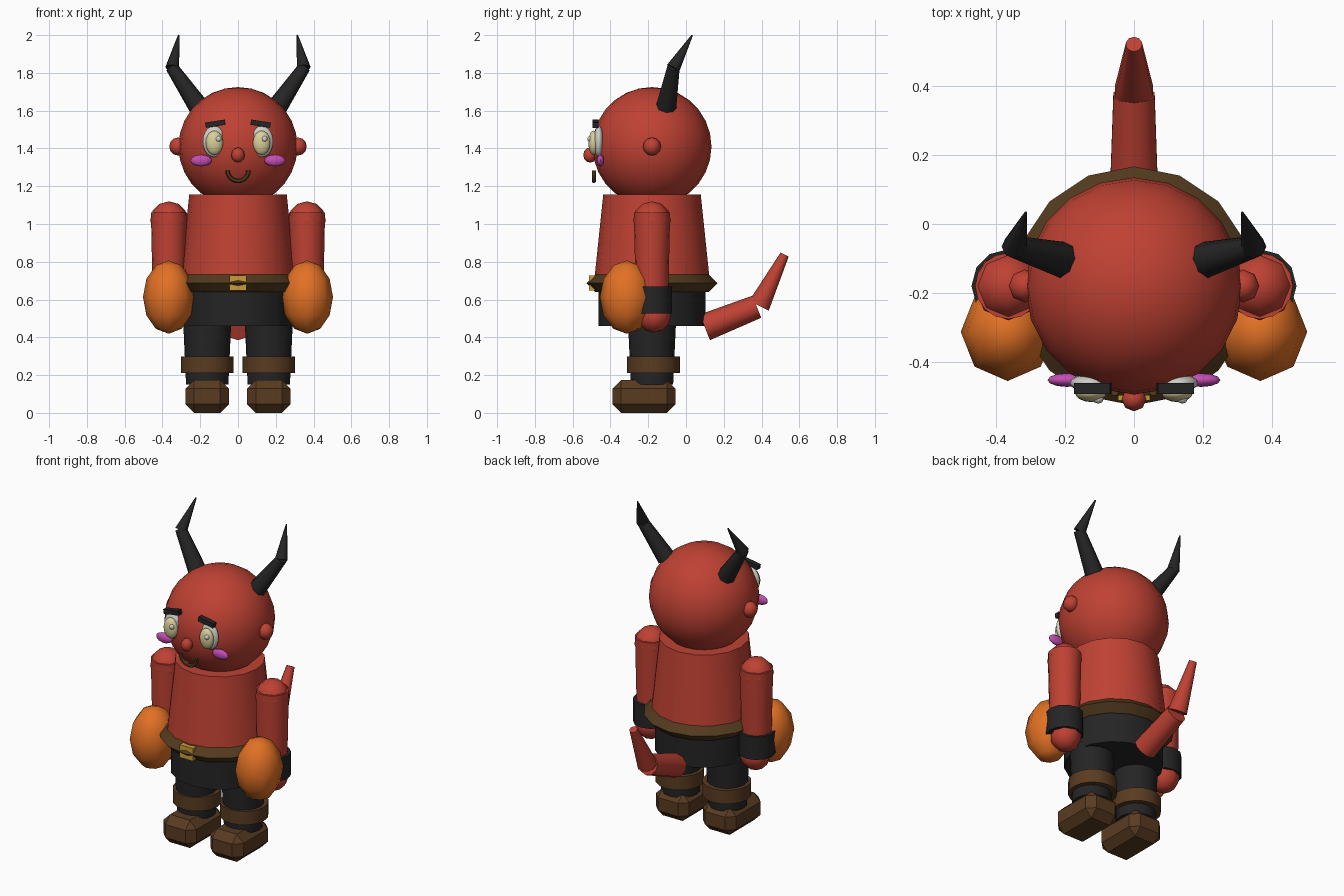
import bpy, bmesh, math
from mathutils import Vector, Matrix

if "Cube" in bpy.data.objects:
    bpy.data.objects.remove(bpy.data.objects["Cube"])


def colour(name, r, g, b):
    m = bpy.data.materials.new(name)
    m.diffuse_color = (r, g, b, 1)
    m.use_nodes = True
    m.node_tree.nodes["Principled BSDF"].inputs["Base Color"].default_value = m.diffuse_color
    return m


RED = colour("red_skin", 0.52, 0.053, 0.033)
BLACK = colour("black_cloth", 0.018, 0.018, 0.018)
ORANGE = colour("orange_glove", 0.76, 0.165, 0.018)
BROWN = colour("boot_brown", 0.10, 0.044, 0.015)
BELT = colour("belt_brown", 0.085, 0.043, 0.013)
WHITE = colour("eye_white", 0.62, 0.62, 0.58)
CREAM = colour("eye_cream", 0.70, 0.62, 0.32)
PINK = colour("cheek_pink", 0.55, 0.075, 0.45)
GOLD = colour("gold", 0.60, 0.33, 0.04)

CY = -0.18  # depth of the body axis


def finish(name, bm, mat, smooth=True, angle=60):
    bmesh.ops.recalc_face_normals(bm, faces=bm.faces[:])
    me = bpy.data.meshes.new(name)
    bm.to_mesh(me)
    bm.free()
    me.materials.append(mat)
    ob = bpy.data.objects.new(name, me)
    bpy.context.collection.objects.link(ob)
    if smooth:
        bpy.ops.object.select_all(action='DESELECT')
        ob.select_set(True)
        bpy.context.view_layer.objects.active = ob
        bpy.ops.object.shade_smooth_by_angle(angle=math.radians(angle))
    return ob


def ball(name, mat, centre, radii, seg=8, rings=6):
    bm = bmesh.new()
    bmesh.ops.create_uvsphere(bm, u_segments=seg, v_segments=rings, radius=1)
    bmesh.ops.transform(bm, verts=bm.verts[:],
                        matrix=Matrix.Translation(centre) @ Matrix.Diagonal((*radii, 1)))
    return finish(name, bm, mat)


def tube(name, mat, a, b, ra, rb, seg=16):
    """Capped tapered cylinder from point a to point b."""
    a, b = Vector(a), Vector(b)
    d = b - a
    bm = bmesh.new()
    bmesh.ops.create_cone(bm, cap_ends=True, segments=seg,
                          radius1=ra, radius2=rb, depth=d.length)
    rot = Vector((0, 0, 1)).rotation_difference(d).to_matrix().to_4x4()
    bmesh.ops.transform(bm, verts=bm.verts[:],
                        matrix=Matrix.Translation((a + b) / 2) @ rot)
    return finish(name, bm, mat)


def box(name, mat, centre, size, tilt=0, bevel=0):
    bm = bmesh.new()
    bmesh.ops.create_cube(bm, size=1)
    bmesh.ops.scale(bm, vec=size, verts=bm.verts[:])
    if bevel:
        bmesh.ops.bevel(bm, geom=bm.edges[:], offset=bevel, segments=1, affect='EDGES')
    bmesh.ops.transform(bm, verts=bm.verts[:],
                        matrix=Matrix.Translation(centre) @ Matrix.Rotation(tilt, 4, 'Y'))
    return finish(name, bm, mat, smooth=False)


def ring(name, mat, centre, major, minor, seg, sides, start=0, sweep=2 * math.pi, upright=False):
    """Torus, or an arc of one; upright arcs lie in the front plane."""
    bm = bmesh.new()
    closed = sweep > 6.28
    loops = []
    for i in range(seg if closed else seg + 1):
        t = start + sweep * i / seg
        loop = []
        for j in range(sides):
            p = 2 * math.pi * j / sides
            r, h = major + minor * math.cos(p), minor * math.sin(p)
            u, v = r * math.cos(t), r * math.sin(t)
            off = Vector((u, h, v)) if upright else Vector((u, v, h))
            loop.append(bm.verts.new(Vector(centre) + off))
        loops.append(loop)
    pairs = list(zip(loops, loops[1:]))
    if closed:
        pairs.append((loops[-1], loops[0]))
    else:
        bm.faces.new(loops[0])
        bm.faces.new(loops[-1])
    for l0, l1 in pairs:
        for j in range(sides):
            k = (j + 1) % sides
            bm.faces.new((l0[j], l0[k], l1[k], l1[j]))
    return finish(name, bm, mat)


# Head, torso, pants and belt
ball("head", RED, (0, CY, 1.41), (0.315, 0.315, 0.315), 20, 14)
tube("torso", RED, (0, CY, 0.66), (0, CY, 1.157), 0.31, 0.258)
tube("pants", BLACK, (0, CY, 0.46), (0, CY, 0.70), 0.283, 0.283)
ring("belt", BELT, (0, CY, 0.687), 0.299, 0.048, 16, 4)
box("buckle", GOLD, (0, -0.495, 0.687), (0.092, 0.036, 0.08))

# Nose and mouth
ball("nose", RED, (0, -0.508, 1.365), (0.036, 0.036, 0.04))
ring("mouth", BELT, (0, -0.488, 1.284), 0.056, 0.012, 10, 6, math.pi, math.pi, True)

# Tail in two bent pieces
tube("tail_base", RED, (0, 0.10, 0.453), (0, 0.375, 0.562), 0.073, 0.063, 10)
tube("tail_tip", RED, (0, 0.386, 0.567), (0, 0.522, 0.838), 0.058, 0.024, 10)

# Paired parts
for s, side in ((-1, "left"), (1, "right")):
    # Face
    ball(side + "_ear", RED, (s * 0.317, CY, 1.41), (0.047, 0.048, 0.048))
    ball(side + "_eye", WHITE, (s * 0.127, -0.462, 1.437), (0.06, 0.026, 0.083), 16, 10)
    ball(side + "_iris", CREAM, (s * 0.125, -0.489, 1.43), (0.046, 0.028, 0.064), 16, 10)
    ball(side + "_eye_glint", WHITE, (s * 0.122 + 0.018, -0.508, 1.45), (0.016, 0.014, 0.016))
    ball(side + "_cheek", PINK, (s * 0.195, -0.453, 1.336), (0.056, 0.02, 0.031), 12, 8)
    box(side + "_eyebrow", BLACK, (s * 0.12, -0.478, 1.531), (0.106, 0.032, 0.028),
        tilt=s * math.radians(9))

    # Horn in two bent pieces
    tube(side + "_horn_base", BLACK, (s * 0.208, -0.105, 1.62), (s * 0.352, -0.066, 1.832),
         0.054, 0.033, 8)
    tube(side + "_horn_tip", BLACK, (s * 0.348, -0.068, 1.825), (s * 0.314, 0.033, 2.0),
         0.037, 0.004, 8)

    # Arm, wristband, hand and glove
    x = s * 0.365
    ball(side + "_shoulder", RED, (x, CY, 1.02), (0.1, 0.1, 0.1))
    tube(side + "_arm", RED, (x, CY, 0.54), (x, CY, 1.06), 0.085, 0.096)
    tube(side + "_wristband", BLACK, (x, CY, 0.525), (x, CY, 0.668), 0.107, 0.107, 12)
    ball(side + "_hand", RED, (x, -0.17, 0.515), (0.09, 0.09, 0.09))
    ball(side + "_glove", ORANGE, (s * 0.367, -0.313, 0.613), (0.136, 0.143, 0.194))

    # Leg, boot cuff and shoe
    x = s * 0.163
    tube(side + "_leg", BLACK, (x, CY, 0.15), (x, CY, 0.50), 0.112, 0.128)
    tube(side + "_boot_cuff", BROWN, (x, -0.172, 0.212), (x, -0.172, 0.298), 0.14, 0.14)
    box(side + "_shoe", BROWN, (x, -0.222, 0.087), (0.23, 0.335, 0.174), bevel=0.046)
